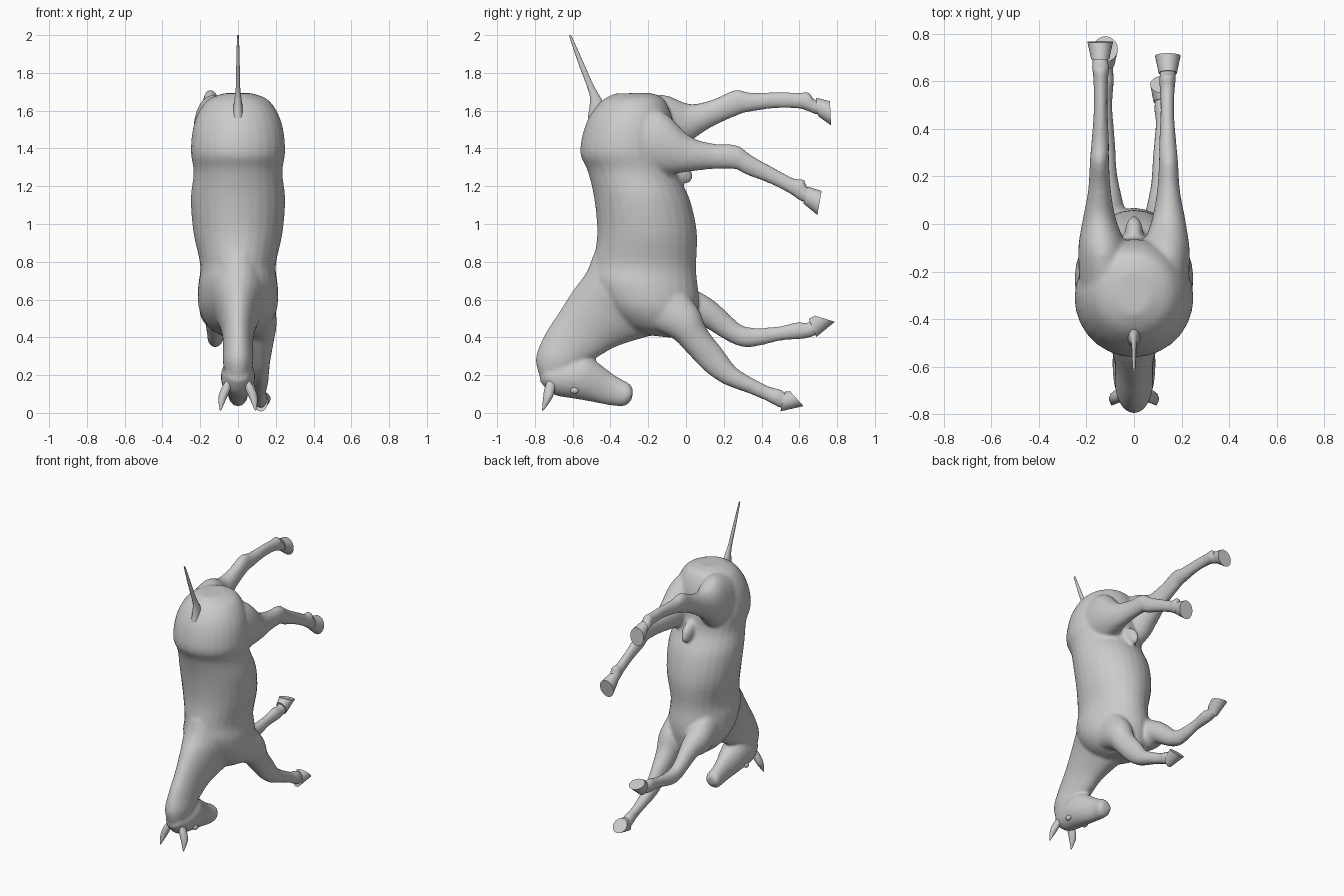
import bpy, bmesh, math
from mathutils import Vector


def catmull(p0, p1, p2, p3, t):
    return [0.5 * (2*b + (c-a)*t + (2*a-5*b+4*c-d)*t*t + (3*b-a-3*c+d)*t**3)
            for a, b, c, d in zip(p0, p1, p2, p3)]


def loft(name, secs, cx=None, steps=4, n=28, smooth=True):
    """Each section: edge A (y, z), edge B (y, z), half width [, centre x]."""
    secs = [list(s) + ([cx or 0.0] if len(s) == 5 else []) for s in secs]
    rows = []
    for i in range(len(secs) - 1):
        q = [secs[max(i-1, 0)], secs[i], secs[i+1], secs[min(i+2, len(secs)-1)]]
        rows += [catmull(*q, k / steps) for k in range(steps)]
    rows.append(secs[-1])
    bm = bmesh.new()
    rings = []
    for ay, az, by, bz, w, x in rows:
        ring = []
        for k in range(n):
            c, s = math.cos(2*math.pi*k/n), math.sin(2*math.pi*k/n)
            ring.append(bm.verts.new((x + w*s, (ay+by)/2 + (ay-by)/2*c,
                                      (az+bz)/2 + (az-bz)/2*c)))
        rings.append(ring)
    for r, q in zip(rings, rings[1:]):
        for k in range(n):
            bm.faces.new((r[k], r[(k+1) % n], q[(k+1) % n], q[k]))
    bm.faces.new(rings[0])
    bm.faces.new(rings[-1])
    bmesh.ops.recalc_face_normals(bm, faces=bm.faces)
    me = bpy.data.meshes.new(name)
    bm.to_mesh(me)
    bm.free()
    ob = bpy.data.objects.new(name, me)
    bpy.context.collection.objects.link(ob)
    if smooth:
        shade(ob, 40)
    return ob


def shade(ob, deg):
    bpy.ops.object.select_all(action='DESELECT')
    ob.select_set(True)
    bpy.context.view_layer.objects.active = ob
    bpy.ops.object.shade_smooth_by_angle(angle=math.radians(deg))


# torso, rump at the top, chest at the bottom (A = back, B = belly)
torso = loft("body", [
    (-.38, 1.69, -.20, 1.695, .07), (-.46, 1.64, -.12, 1.665, .165),
    (-.53, 1.53, -.07, 1.55, .23), (-.56, 1.38, -.06, 1.40, .25),
    (-.52, 1.28, -.045, 1.27, .235), (-.485, 1.13, .02, 1.13, .25),
    (-.47, .95, .058, .95, .235), (-.49, .80, .053, .76, .20),
    (-.50, .70, .068, .62, .212), (-.44, .57, .06, .52, .205),
    (-.36, .48, .03, .42, .15), (-.27, .42, -.05, .395, .07)])

# neck (A = crest, B = throat)
neck = loft("neck", [
    (-.49, .84, .0, .70, .15), (-.53, .74, -.02, .46, .165),
    (-.60, .645, -.20, .405, .12), (-.68, .52, -.36, .355, .088),
    (-.75, .41, -.46, .30, .08), (-.795, .29, -.54, .25, .08),
    (-.775, .19, -.60, .15, .06)])

# head (A = jaw, B = forehead)
head = loft("head", [
    (-.70, .26, -.775, .17, .06), (-.62, .285, -.71, .10, .085),
    (-.53, .302, -.59, .075, .09), (-.465, .265, -.52, .063, .076),
    (-.40, .215, -.44, .047, .056), (-.345, .18, -.37, .036, .05),
    (-.30, .155, -.32, .038, .053), (-.28, .125, -.287, .07, .035)])

# hind legs (A = rear edge, B = front edge)
hind_right = loft("hind_right", [
    (-.32, 1.62, -.40, 1.30, .10, .12), (-.13, 1.60, -.15, 1.26, .105, .13),
    (.02, 1.465, .0, 1.275, .072, .145), (.15, 1.425, .13, 1.29, .048, .145),
    (.27, 1.417, .26, 1.29, .04, .145), (.345, 1.365, .31, 1.265, .037, .142),
    (.47, 1.295, .44, 1.215, .029, .14), (.575, 1.24, .55, 1.16, .031, .14),
    (.622, 1.24, .585, 1.135, .036, .14), (.64, 1.195, .61, 1.12, .034, .142),
    (.665, 1.185, .635, 1.11, .036, .142)])
hind_left = loft("hind_left", [
    (-.32, 1.64, -.40, 1.30, .10, -.12), (-.13, 1.685, -.12, 1.32, .105, -.13),
    (.02, 1.635, .0, 1.42, .072, -.145), (.15, 1.662, .13, 1.51, .048, -.145),
    (.26, 1.71, .285, 1.58, .04, -.145), (.345, 1.695, .345, 1.595, .037, -.142),
    (.49, 1.698, .48, 1.613, .029, -.14), (.60, 1.695, .60, 1.61, .031, -.14),
    (.65, 1.697, .66, 1.59, .036, -.14), (.675, 1.66, .685, 1.58, .034, -.142),
    (.70, 1.66, .71, 1.575, .036, -.142)])

# fore legs
fore_right = loft("fore_right", [
    (-.06, .70, -.27, .48, .08, .11), (.06, .56, -.08, .40, .085, .12),
    (.11, .445, .0, .325, .07, .12), (.19, .34, .09, .23, .052, .12),
    (.25, .257, .178, .165, .044, .12), (.285, .225, .25, .132, .042, .12),
    (.36, .18, .335, .102, .035, .12), (.44, .14, .415, .068, .029, .12),
    (.495, .127, .46, .045, .035, .12), (.53, .105, .49, .03, .033, .12),
    (.55, .10, .52, .02, .034, .12)])
fore_left = loft("fore_left", [
    (-.06, .74, -.22, .50, .08, -.11), (.05, .655, .0, .45, .085, -.12),
    (.14, .60, .09, .455, .068, -.12), (.21, .54, .17, .41, .052, -.12),
    (.27, .482, .25, .365, .044, -.12), (.32, .455, .325, .347, .042, -.12),
    (.40, .45, .41, .36, .035, -.12), (.50, .46, .50, .382, .029, -.12),
    (.595, .482, .605, .39, .035, -.12), (.635, .475, .65, .397, .033, -.12),
    (.66, .49, .70, .415, .034, -.12)])

# sheath in the groin
sheath = loft("sheath", [
    (-.12, 1.34, -.10, 1.38, .03), (-.06, 1.23, .0, 1.33, .038),
    (-.01, 1.22, .03, 1.28, .025), (.01, 1.21, .035, 1.24, .012)])

# fuse the flesh into one smooth skin
parts = [torso, neck, head, hind_right, hind_left, fore_right, fore_left, sheath]
bpy.ops.object.select_all(action='DESELECT')
for p in parts:
    p.modifiers.clear()
    p.select_set(True)
bpy.context.view_layer.objects.active = torso
bpy.ops.object.join()
rm = torso.modifiers.new("fuse", 'REMESH')
rm.mode = 'VOXEL'
rm.voxel_size = .011
rm.use_smooth_shade = True
sm = torso.modifiers.new("soften", 'SMOOTH')
sm.factor = .5
sm.iterations = 6

# hooves: coronet to flat sole
for name, secs, x in (
        ("hind_hoof_right", [(.645, 1.198, .622, 1.108, .038), (.718, 1.175, .695, 1.048, .054)], .142),
        ("hind_hoof_left", [(.688, 1.668, .698, 1.572, .038), (.762, 1.65, .768, 1.522, .054)], -.142),
        ("fore_hoof_right", [(.525, .113, .50, .008, .038), (.55, .115, .622, .036, .052)], .12),
        ("fore_hoof_left", [(.65, .497, .69, .402, .038), (.682, .515, .788, .482, .052)], -.12)):
    loft(name, secs, x, steps=2)

# tail
loft("tail", [
    (-.52, 1.56, -.42, 1.61, .03), (-.508, 1.66, -.455, 1.675, .018),
    (-.525, 1.73, -.492, 1.74, .011), (-.57, 1.85, -.545, 1.86, .009),
    (-.62, 2.0, -.608, 2.0, .005)])

# ears and eyes on both sides
for side, s in (("right", 1), ("left", -1)):
    loft("ear_" + side, [
        (-.735, .17, -.69, .16, .018, s*.05), (-.75, .125, -.695, .12, .026, s*.066),
        (-.757, .075, -.71, .075, .022, s*.083), (-.762, .012, -.755, .012, .003, s*.093)],
        n=14)
    bpy.ops.mesh.primitive_uv_sphere_add(segments=20, ring_count=12, radius=.022,
                                         location=(s*.072, -.59, .118))
    eye = bpy.context.object
    eye.name = "eye_" + side
    eye.scale = (.7, 1, .8)
    shade(eye, 60)
